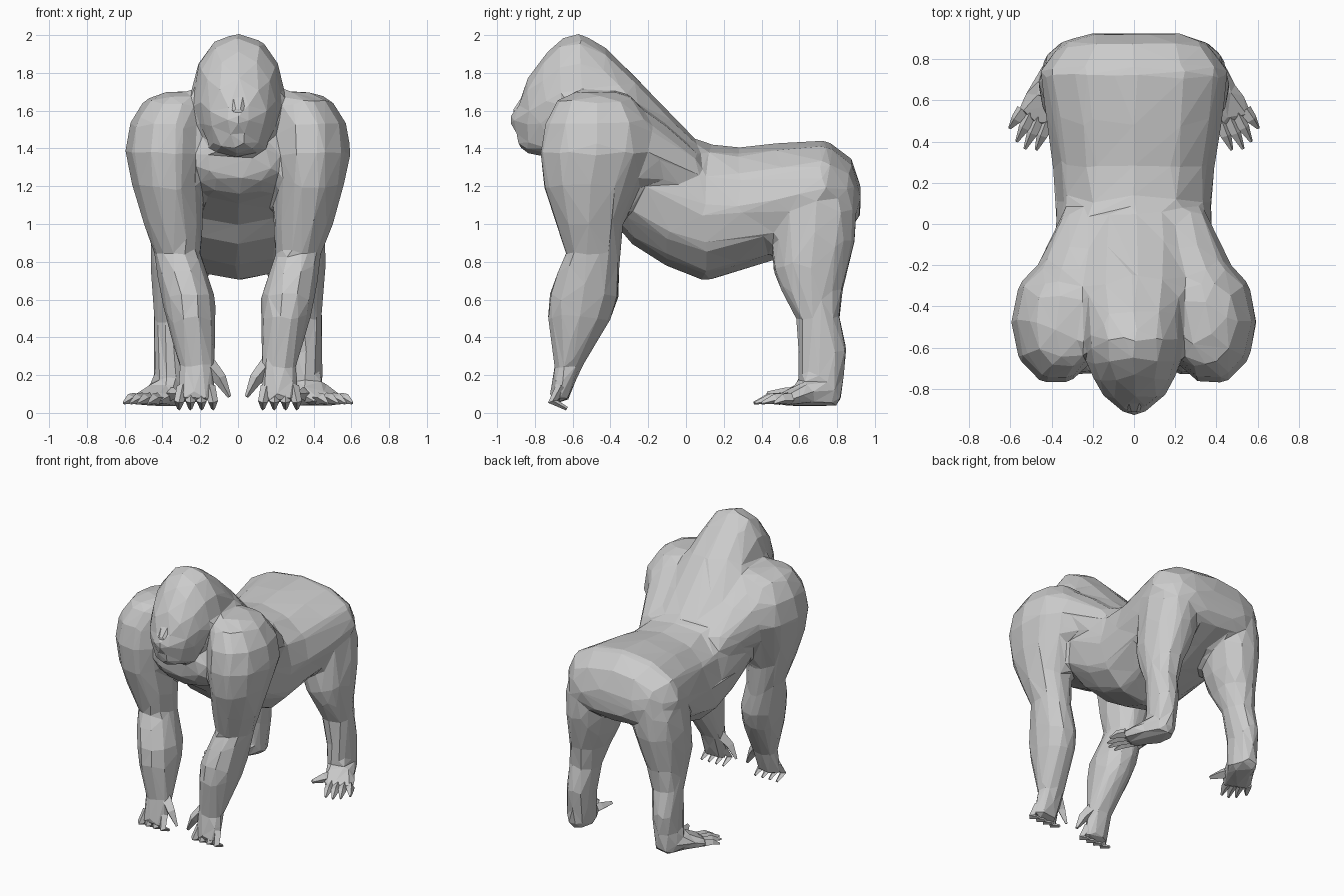
import bpy
from math import cos, sin, pi
from mathutils import Vector

if "Cube" in bpy.data.objects:
    bpy.data.objects.remove(bpy.data.objects["Cube"])


def loft(name, rings, sides=10, power=1.0, mirror=False):
    """Skin rings given as (centre, half-axis u, half-axis v); power < 1 is boxier."""
    verts, faces = [], []
    for c, u, v in rings:
        c, u, v = Vector(c), Vector(u), Vector(v)
        for i in range(sides):
            a = 2 * pi * i / sides
            s, k = sin(a), cos(a)
            s = abs(s) ** power * (1 if s > 0 else -1)
            k = abs(k) ** power * (1 if k > 0 else -1)
            verts.append(c + u * k + v * s)
    for r in range(len(rings) - 1):
        for i in range(sides):
            j = (i + 1) % sides
            faces.append((r * sides + i, r * sides + j,
                          (r + 1) * sides + j, (r + 1) * sides + i))
    last = (len(rings) - 1) * sides
    faces.append(tuple(range(sides))[::-1])
    faces.append(tuple(range(last, last + sides)))
    me = bpy.data.meshes.new(name)
    me.from_pydata(verts, [], faces)
    ob = bpy.data.objects.new(name, me)
    bpy.context.collection.objects.link(ob)
    # consistent outward normals
    bpy.context.view_layer.objects.active = ob
    ob.select_set(True)
    bpy.ops.object.mode_set(mode='EDIT')
    bpy.ops.mesh.select_all(action='SELECT')
    bpy.ops.mesh.normals_make_consistent(inside=False)
    bpy.ops.object.mode_set(mode='OBJECT')
    if mirror:
        ob.modifiers.new("mirror", 'MIRROR').use_mirror_merge = False
        bpy.ops.object.modifier_apply(modifier="mirror")
    ob.select_set(False)
    return ob


def along_y(name, rows, **kw):
    """Rows of (y, half width, bottom z, top z[, centre x])."""
    return loft(name, [((r[4] if len(r) > 4 else 0, r[0], (r[2] + r[3]) / 2),
                        (r[1], 0, 0), (0, 0, (r[3] - r[2]) / 2)) for r in rows], **kw)


def along_z(name, rows, **kw):
    """Rows of (z, centre x, centre y, x radius, y radius)."""
    return loft(name, [((x, y, z), (rx, 0, 0), (0, ry, 0))
                       for z, x, y, rx, ry in rows], mirror=True, **kw)


def digit(name, pts, radii):
    """Tapered four-sided finger or toe through the given points."""
    pts = [Vector(p) for p in pts]
    rings = []
    for i, p in enumerate(pts):
        d = pts[min(i + 1, len(pts) - 1)] - pts[max(i - 1, 0)]
        side = d.cross(Vector((0.01, 0.5, 1) if abs(d.z) < abs(d.y) else (0, 1, 0))).normalized()
        up = side.cross(d).normalized()
        rings.append((p, side * radii[i], up * radii[i]))
    return loft(name, rings, sides=4, mirror=True)


parts = []

# Trunk: rump, belly, chest
parts.append(along_y("body", [
    (.915, .24, 1.04, 1.20), (.87, .35, .98, 1.34), (.74, .455, .93, 1.435),
    (.50, .42, .83, 1.42), (.28, .385, .76, 1.395), (.11, .37, .705, 1.415),
    (-.10, .375, .785, 1.50), (-.28, .38, .90, 1.62), (-.36, .36, 1.0, 1.66),
    (-.54, .32, 1.12, 1.65), (-.64, .25, 1.165, 1.52), (-.71, .19, 1.25, 1.42)],
    sides=12, power=.9))

# Shoulder blades sloping from the arms into the back
parts.append(along_y("shoulder_blade", [
    (-.48, .20, 1.2, 1.69, .33), (-.30, .20, 1.18, 1.66, .31),
    (-.12, .16, 1.18, 1.53, .265), (.06, .09, 1.16, 1.37, .25)], sides=10, mirror=True))

# Head with tall crest running down into the neck hump
parts.append(along_y("head_and_neck", [
    (-.87, .08, 1.45, 1.67), (-.835, .14, 1.40, 1.76), (-.75, .19, 1.375, 1.88),
    (-.66, .22, 1.36, 1.975), (-.56, .235, 1.36, 2.005), (-.44, .235, 1.35, 1.935),
    (-.28, .26, 1.3, 1.78), (-.10, .26, 1.2, 1.59), (.05, .22, 1.2, 1.435)],
    sides=12, power=.95))

# Muzzle and lower jaw
parts.append(along_y("muzzle", [(-.92, .03, 1.52, 1.58), (-.89, .08, 1.49, 1.62),
                                (-.82, .13, 1.45, 1.67)], sides=8))
parts.append(along_y("lower_jaw", [(-.885, .05, 1.42, 1.475), (-.83, .11, 1.38, 1.48),
                                   (-.72, .17, 1.365, 1.52)], sides=8))

# Arms from shoulder to knuckles
parts.append(along_z("arm", [
    (1.69, .29, -.46, .10, .13), (1.65, .33, -.475, .16, .21),
    (1.53, .37, -.47, .195, .28), (1.38, .38, -.475, .21, .30),
    (1.20, .375, -.505, .175, .25), (1.00, .345, -.51, .15, .175),
    (.84, .32, -.49, .115, .14), (.76, .30, -.515, .125, .16),
    (.62, .265, -.54, .135, .185), (.50, .25, -.565, .125, .165),
    (.24, .215, -.625, .088, .065), (.14, .22, -.655, .095, .05),
    (.06, .225, -.675, .085, .045)], sides=10, power=.97))

# Legs from hip to heel
parts.append(along_z("leg", [
    (1.25, .26, .68, .13, .15), (1.08, .275, .69, .17, .21),
    (.92, .28, .68, .175, .215), (.77, .30, .66, .155, .20),
    (.66, .32, .665, .125, .165), (.50, .34, .70, .10, .11),
    (.32, .355, .725, .085, .125), (.19, .36, .715, .08, .115),
    (.07, .365, .705, .085, .115), (.045, .365, .705, .075, .10)],
    sides=10, power=.95))

# Feet turned outwards
parts.append(loft("foot", [((x, y, .045 + h), (w * .87, w * .4, 0), (0, 0, h))
                           for x, y, w, h in [(.36, .76, .08, .06), (.39, .66, .095, .065),
                                              (.44, .57, .115, .04), (.485, .50, .10, .024)]],
                  sides=8, power=.7, mirror=True))

# Fuse the parts into one skin, soften the joins, then reduce to coarse facets
for p in parts:
    p.select_set(True)
bpy.context.view_layer.objects.active = body = parts[0]
bpy.ops.object.join()
m = body.modifiers.new("fuse", 'REMESH')
m.mode, m.voxel_size = 'VOXEL', .018
m = body.modifiers.new("soften", 'SMOOTH')
m.factor, m.iterations = .5, 22
m = body.modifiers.new("swell", 'DISPLACE')
m.strength, m.mid_level = .010, 0
m = body.modifiers.new("facets", 'DECIMATE')
m.ratio = .019
for name in ("fuse", "soften", "swell", "facets"):
    bpy.ops.object.modifier_apply(modifier=name)
bpy.ops.object.shade_flat()
body.select_set(False)

# Nose wedge
along_y("nose", [(-.912, .025, 1.585, 1.61), (-.87, .05, 1.56, 1.68)], sides=6)

# Curled fingers and thumbs
for i in range(4):
    x = .15 + i * .048
    t = x + (i - 1.5) * .012
    digit(f"finger_{i + 1}", [(x, -.66, .14), (t, -.705, .06), (t, -.63, .022)],
          (.03, .026, .01))
digit("thumb", [(.17, -.62, .27), (.095, -.655, .18), (.045, -.66, .085)],
      (.045, .035, .01))

# Toes fanned out, with a spread big toe
for i, (tx, ty) in enumerate([(.475, .36), (.53, .365), (.57, .40), (.605, .465)]):
    bx, by = .42 + i * .04, .50 + i * .018
    digit(f"toe_{i + 1}", [(bx, by, .075), ((bx + tx) / 2, (by + ty) / 2, .075),
                           (tx, ty, .052)], (.033, .027, .008))
digit("big_toe", [(.38, .62, .09), (.345, .52, .10), (.315, .43, .10)],
      (.045, .034, .014))
